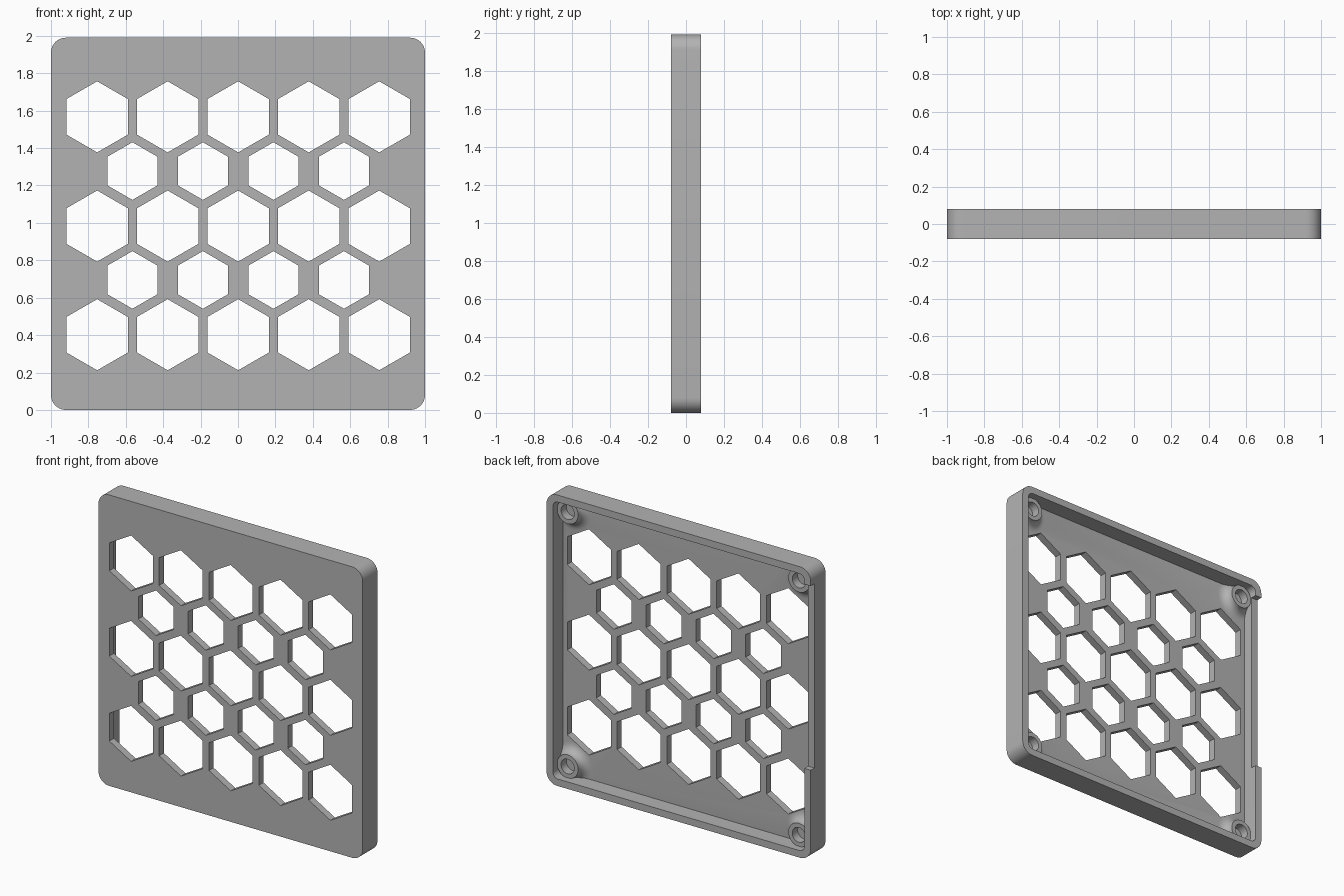
import bpy, bmesh, math
from mathutils import Matrix, Vector

if "Cube" in bpy.data.objects:
    bpy.data.objects.remove(bpy.data.objects["Cube"], do_unlink=True)

W, H, BACK = 1.0, 1.99, 0.08       # half width, height, half depth
FLOOR, RIM, RADIUS = -0.03, 0.048, 0.08
INSET, BOSS_TOP = 0.125, 0.03


def make(name, bm):
    bmesh.ops.recalc_face_normals(bm, faces=bm.faces)
    mesh = bpy.data.meshes.new(name)
    bm.to_mesh(mesh)
    bm.free()
    ob = bpy.data.objects.new(name, mesh)
    bpy.context.collection.objects.link(ob)
    return ob


def add_prism(bm, outline, y0, y1):
    """Extrude an (x, z) outline from y0 to y1."""
    face = bm.faces.new([bm.verts.new((x, y0, z)) for x, z in outline])
    ext = bmesh.ops.extrude_face_region(bm, geom=[face])["geom"]
    verts = [v for v in ext if isinstance(v, bmesh.types.BMVert)]
    bmesh.ops.translate(bm, verts=verts, vec=(0, y1 - y0, 0))


def rounded_rect(margin, radius, steps=10):
    pts = []
    cx, cz = W - margin - radius, H / 2 - margin - radius
    for q, (sx, sz) in enumerate([(1, 1), (-1, 1), (-1, -1), (1, -1)]):
        for i in range(steps + 1):
            a = math.pi / 2 * (q + i / steps)
            pts.append((sx * cx + radius * math.cos(a),
                        H / 2 + sz * cz + radius * math.sin(a)))
    return pts


def ring(x, z, radius, sides, turn=0.0):
    return [(x + radius * math.cos(turn + math.tau * i / sides),
             z + radius * math.sin(turn + math.tau * i / sides)) for i in range(sides)]


def cut(target, cutter):
    mod = target.modifiers.new("cut", "BOOLEAN")
    mod.operation, mod.solver, mod.object = "DIFFERENCE", "EXACT", cutter
    bpy.context.view_layer.objects.active = target
    bpy.ops.object.modifier_apply(modifier=mod.name)
    bpy.data.objects.remove(cutter, do_unlink=True)


corners = [(sx * (W - INSET), z) for sx in (1, -1) for z in (INSET, H - INSET)]

# Cavity shape, with the flared screw bosses left standing in its corners
bm = bmesh.new()
add_prism(bm, rounded_rect(RIM, 0.04), FLOOR, BACK + 0.05)
cavity = make("cavity_cutter", bm)

flare = 0.055
profile = [(0.0, BOSS_TOP), (0.08, BOSS_TOP)]
for i in range(7):
    a = math.pi / 2 * i / 6
    profile.append((0.08 + flare * (1 - math.cos(a)) * 1.18,
                    FLOOR + flare * (1 - math.sin(a))))
profile += [(profile[-1][0], FLOOR - 0.02), (0.0, FLOOR - 0.02)]
for x, z in corners:
    bm = bmesh.new()
    verts = [bm.verts.new((r, y, 0)) for r, y in profile]
    edges = [bm.edges.new(pair) for pair in zip(verts, verts[1:])]
    bmesh.ops.spin(bm, geom=verts + edges, axis=(0, 1, 0), cent=(0, 0, 0),
                   angle=math.tau, steps=32)
    bmesh.ops.remove_doubles(bm, verts=bm.verts, dist=1e-4)
    bmesh.ops.translate(bm, verts=bm.verts, vec=(x, 0, z))
    cut(cavity, make("boss_cutter", bm))

# Solid panel, hollowed from the back
bm = bmesh.new()
add_prism(bm, rounded_rect(0, RADIUS), -BACK, BACK)
panel = make("vent_panel", bm)
cut(panel, cavity)

# Hexagonal vents: rows of five large and four small
bm = bmesh.new()
pitch = 0.377
for row, z in enumerate((0.402, 0.695, 0.983, 1.277, 1.567)):
    count, radius = ((5, 0.19), (4, 0.154))[row % 2]
    for i in range(count):
        x = (i - (count - 1) / 2) * pitch + 0.001
        add_prism(bm, ring(x, z, radius, 6, math.pi / 6), -BACK - 0.05, FLOOR + 0.001)
cut(panel, make("vent_cutter", bm))

# Blind screw holes
bm = bmesh.new()
for x, z in corners:
    add_prism(bm, ring(x, z, 0.05, 32), FLOOR + 0.002, BOSS_TOP + 0.02)
cut(panel, make("hole_cutter", bm))

# Shallow notch in the right-hand rim
bm = bmesh.new()
add_prism(bm, [(-W - 0.05, 0.62), (-W + RIM + 0.002, 0.62),
               (-W + RIM + 0.002, 1.88), (-W - 0.05, 1.88)], BACK - 0.04, BACK + 0.05)
cut(panel, make("notch_cutter", bm))

# Plain grey plastic
grey = bpy.data.materials.new("grey_plastic")
grey.use_nodes = True
colour = (0.45, 0.45, 0.45, 1.0)
grey.diffuse_color = colour
grey.node_tree.nodes["Principled BSDF"].inputs["Base Color"].default_value = colour
panel.data.materials.clear()
panel.data.materials.append(grey)
for poly in panel.data.polygons:
    poly.material_index = 0

bpy.ops.object.select_all(action="DESELECT")
panel.select_set(True)
bpy.context.view_layer.objects.active = panel
bpy.ops.object.shade_smooth_by_angle(angle=math.radians(30))
